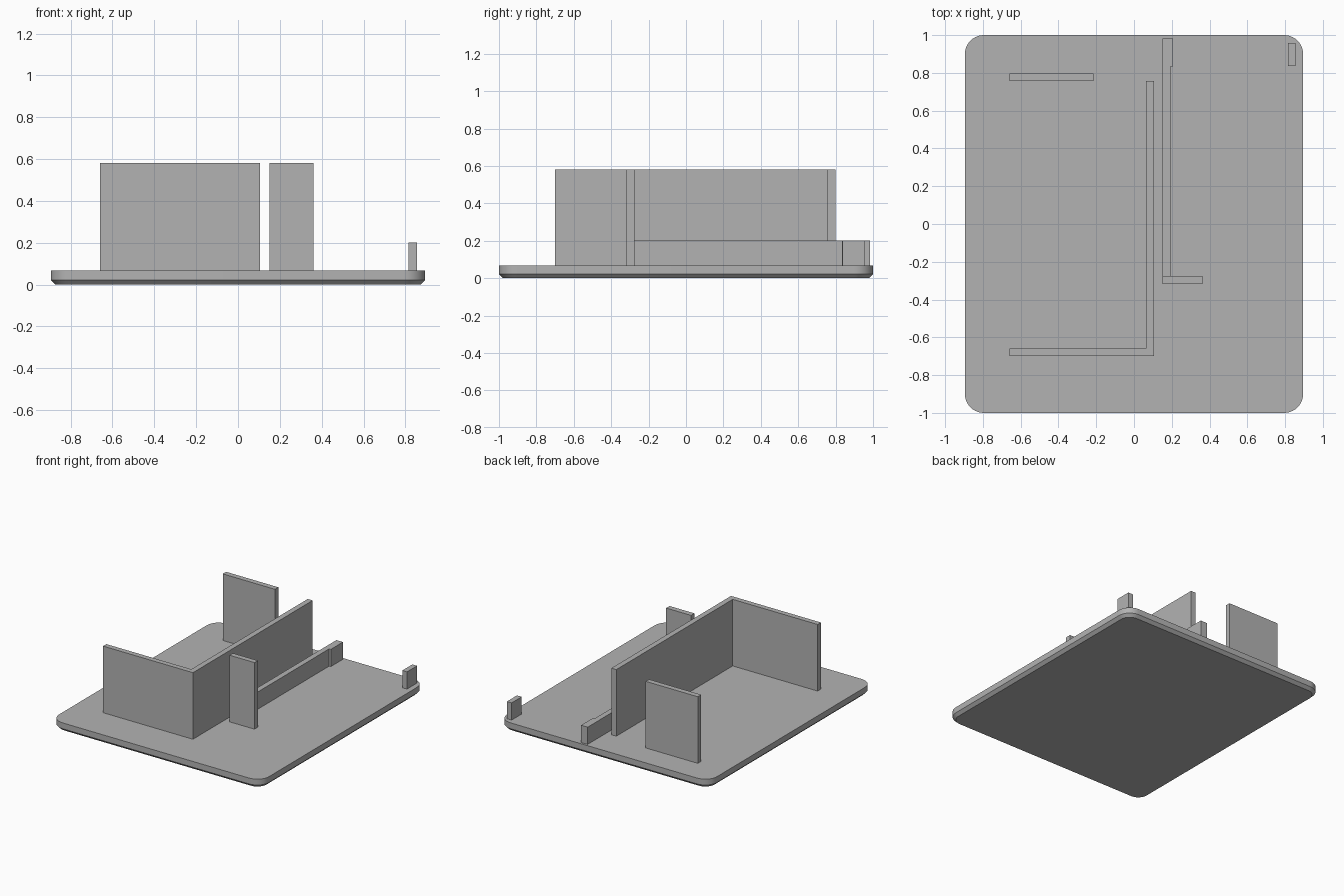
import bpy
import bmesh

cube = bpy.data.objects.get("Cube")
if cube:
    bpy.data.objects.remove(cube, do_unlink=True)

grey = bpy.data.materials.new("plain_grey")
grey.use_nodes = True
colour = (0.45, 0.45, 0.45, 1)
grey.diffuse_color = colour
grey.node_tree.nodes["Principled BSDF"].inputs["Base Color"].default_value = colour

BASE_TOP = 0.067
TALL = 0.58
LOW = 0.2


def add_object(name, bm):
    bmesh.ops.recalc_face_normals(bm, faces=bm.faces)
    mesh = bpy.data.meshes.new(name)
    bm.to_mesh(mesh)
    bm.free()
    mesh.materials.append(grey)
    obj = bpy.data.objects.new(name, mesh)
    bpy.context.collection.objects.link(obj)
    return obj


def prism(outline, bottom, top):
    """Extrude a footprint upwards."""
    bm = bmesh.new()
    face = bm.faces.new([bm.verts.new((x, y, bottom)) for x, y in outline])
    new = bmesh.ops.extrude_face_region(bm, geom=[face])["geom"]
    verts = [v for v in new if isinstance(v, bmesh.types.BMVert)]
    bmesh.ops.translate(bm, verts=verts, vec=(0, 0, top - bottom))
    return bm


def rect(x0, x1, y0, y1):
    return [(x0, y0), (x1, y0), (x1, y1), (x0, y1)]


# Base plate: rounded corners, chamfered underside
bm = prism(rect(-0.895, 0.895, -1, 1), 0, BASE_TOP)
corners = [e for e in bm.edges if abs(e.verts[0].co.z - e.verts[1].co.z) > 0.01]
bmesh.ops.bevel(bm, geom=corners, offset=0.1, segments=10, profile=0.5, affect='EDGES')
rim = [e for e in bm.edges if all(v.co.z < 0.001 for v in e.verts)]
bmesh.ops.bevel(bm, geom=rim, offset=0.022, segments=1, affect='EDGES')
base = add_object("base_plate", bm)
bpy.context.view_layer.objects.active = base
base.select_set(True)
bpy.ops.object.shade_smooth_by_angle(angle=0.5)

# Upright walls, each a footprint and a top height
walls = {
    "back_wall": (rect(-0.66, -0.215, 0.757, 0.798), TALL),
    "corner_wall": ([(-0.66, -0.70), (0.106, -0.70), (0.106, 0.757),
                     (0.064, 0.757), (0.064, -0.66), (-0.66, -0.66)], TALL),
    "short_wall": (rect(0.15, 0.362, -0.317, -0.276), TALL),
    "low_wall": ([(0.15, -0.276), (0.192, -0.276), (0.192, 0.835),
                  (0.206, 0.835), (0.206, 0.983), (0.15, 0.983)], LOW),
    "corner_post": (rect(0.815, 0.855, 0.836, 0.958), LOW),
}
for name, (outline, top) in walls.items():
    add_object(name, prism(outline, BASE_TOP, top))
